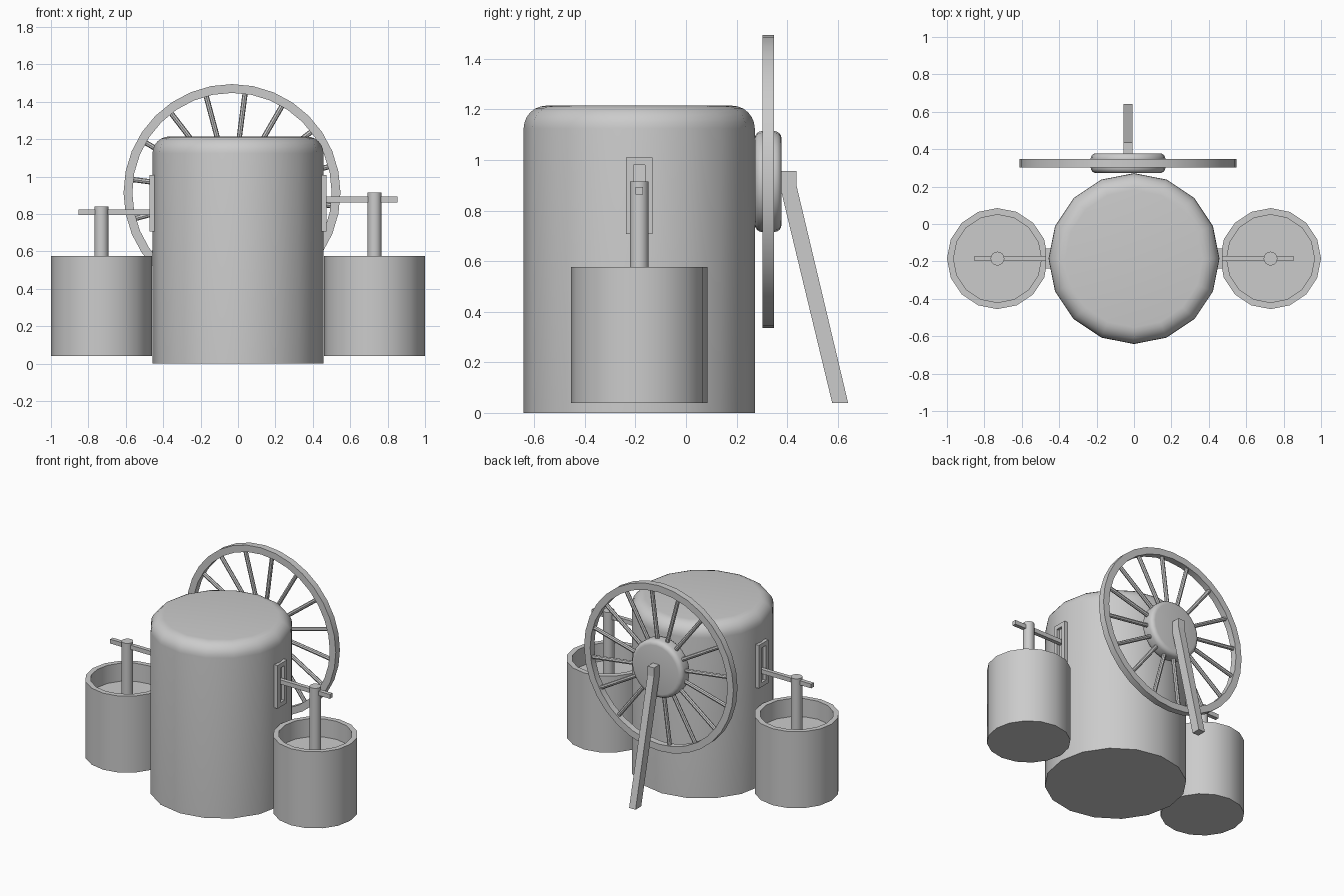
import bpy, bmesh, math
from mathutils import Matrix, Vector

if "Cube" in bpy.data.objects:
    bpy.data.objects.remove(bpy.data.objects["Cube"])

paint = bpy.data.materials.new("light_grey")
paint.diffuse_color = (0.6, 0.6, 0.6, 1)
paint.use_nodes = True
paint.node_tree.nodes["Principled BSDF"].inputs["Base Color"].default_value = paint.diffuse_color


def finish(name, bm, smooth=True):
    bmesh.ops.recalc_face_normals(bm, faces=bm.faces)
    me = bpy.data.meshes.new(name)
    bm.to_mesh(me)
    bm.free()
    me.materials.append(paint)
    ob = bpy.data.objects.new(name, me)
    bpy.context.collection.objects.link(ob)
    if smooth:
        bpy.ops.object.select_all(action='DESELECT')
        ob.select_set(True)
        bpy.context.view_layer.objects.active = ob
        bpy.ops.object.shade_smooth_by_angle(angle=math.radians(35))
    return ob


def lathe(name, profile, matrix, sides=16, closed=False):
    """Spin an (r, z) profile about the local z axis; r = 0 ends are poles."""
    bm = bmesh.new()
    rings = []
    for r, z in profile:
        rings.append([bm.verts.new((r * math.cos(2 * math.pi * k / sides),
                                    r * math.sin(2 * math.pi * k / sides), z))
                      for k in range(sides)])
    pairs = list(zip(rings, rings[1:]))
    if closed:
        pairs.append((rings[-1], rings[0]))
    for a, b in pairs:
        for k in range(sides):
            j = (k + 1) % sides
            bm.faces.new((a[k], a[j], b[j], b[k]))
    if not closed:
        bm.faces.new(rings[0])
        bm.faces.new(rings[-1])
    bm.transform(matrix)
    return finish(name, bm)


def arc(r, z, rad, a0, a1, n=5):
    """Rounded corner centred on (r, z)."""
    return [(r + rad * math.cos(math.radians(a0 + (a1 - a0) * i / n)),
             z + rad * math.sin(math.radians(a0 + (a1 - a0) * i / n))) for i in range(n + 1)]


def box(name, lo, hi):
    bm = bmesh.new()
    bmesh.ops.create_cube(bm, size=1)
    for v in bm.verts:
        v.co = [lo[i] + (v.co[i] + 0.5) * (hi[i] - lo[i]) for i in range(3)]
    return finish(name, bm, False)


Y = -0.185
place = Matrix.Translation

# Main tank with rounded top
lathe("tank", [(0.457, 0)] + arc(0.367, 1.125, 0.09, 0, 90, 6), place((0, Y, 0)))

# Side buckets with plunger, crossbar and slotted guide
for s, label, top, bar in ((1, "right", 0.915, 0.878), (-1, "left", 0.84, 0.81)):
    at = place((s * 0.73, Y, 0))
    lathe(label + "_bucket", [(0.27, 0.04), (0.27, 0.577), (0.235, 0.577), (0.235, 0.45)], at)
    lathe(label + "_plunger", [(0.037, 0.44), (0.037, top)], at)
    x = sorted((s * 0.41, s * 0.853))
    box(label + "_crossbar", (x[0], Y - 0.014, bar - 0.015), (x[1], Y + 0.014, bar + 0.015))
    x = sorted((s * 0.435, s * 0.474))
    for part, y0, y1, z0, z1 in (("front_side", -0.053, -0.023, 0.707, 1.01),
                                 ("back_side", 0.023, 0.053, 0.707, 1.01),
                                 ("top", -0.023, 0.023, 0.98, 1.01),
                                 ("bottom", -0.023, 0.023, 0.707, 0.737)):
        box(label + "_guide_" + part, (x[0], Y + y0, z0), (x[1], Y + y1, z1))

# Flywheel: rim, hub and spokes, axis along y
wheel = place((-0.032, 0.325, 0.915)) @ Matrix.Rotation(math.radians(-90), 4, 'X')
lathe("wheel_rim", [(0.58, -0.023), (0.58, 0.023), (0.533, 0.023), (0.533, -0.023)],
      wheel, 32, True)
lathe("wheel_hub", arc(0.17, -0.023, 0.03, -90, 0, 4) + arc(0.17, 0.023, 0.03, 0, 90, 4),
      wheel, 24)
bm = bmesh.new()
for k in range(16):
    a = math.radians(15 + 22.5 * k)
    d = Vector((math.cos(a), math.sin(a), 0))
    m = place(d * 0.36) @ d.to_track_quat('Z', 'Y').to_matrix().to_4x4()
    bmesh.ops.create_cone(bm, cap_ends=True, segments=8, radius1=0.014, radius2=0.014,
                          depth=0.37, matrix=m)
# local y points down after the turn, so flip it
bm.transform(wheel @ Matrix.Diagonal((1, -1, 1, 1)))
finish("wheel_spokes", bm)

# Slanted support leg behind the hub
bm = bmesh.new()
profile = [(0.378, 0.957), (0.436, 0.957), (0.438, 0.895), (0.641, 0.04), (0.578, 0.04), (0.378, 0.87)]
face = bm.faces.new([bm.verts.new((-0.057, y, z)) for y, z in profile])
ext = bmesh.ops.extrude_face_region(bm, geom=[face])
for v in ext["geom"]:
    if isinstance(v, bmesh.types.BMVert):
        v.co.x += 0.05
finish("support_leg", bm, False)
